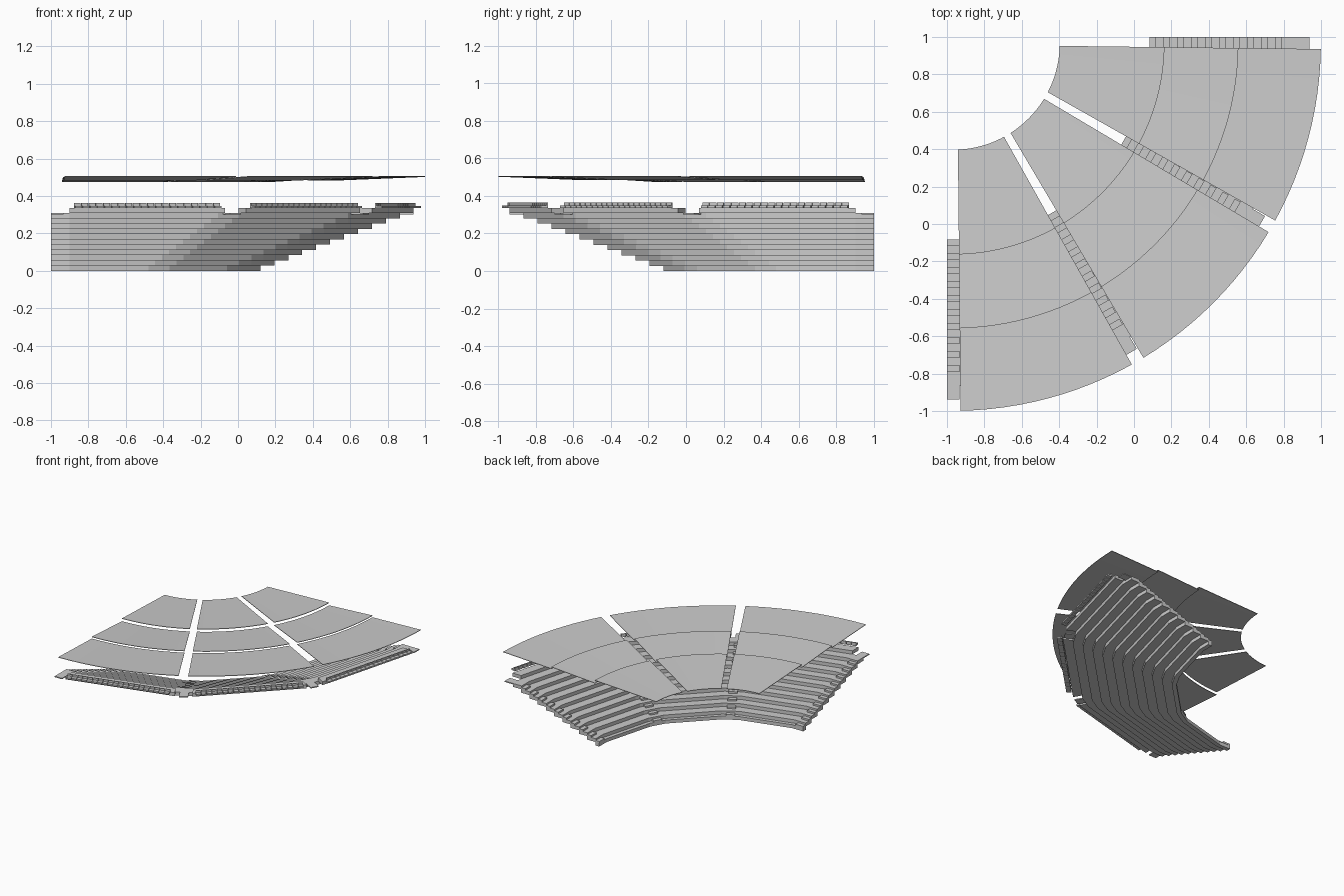
import bpy, bmesh, math
from mathutils import Vector, Matrix

if "Cube" in bpy.data.objects:
    bpy.data.objects.remove(bpy.data.objects["Cube"])

CX, CY = -0.967, 0.967            # centre of the corner sweep
H, TREAD, R0, ROWS = 0.028, 0.0745, 1.087, 12
AISLES = [math.radians(a) for a in (-90, -60, -30, 0)]
LANE, STAIR = 0.065, 0.033        # half widths of aisle gap and of steps


def polar(theta, r, t=0.0):
    """Point at radius r on a ray, shifted sideways by t."""
    return Vector((CX + r * math.cos(theta) - t * math.sin(theta),
                   CY + r * math.sin(theta) + t * math.cos(theta)))


def strip(bm, inner, outer, zi, zo):
    """Solid strip between two polylines; zi, zo = (bottom, top) at each edge."""
    rings = []
    for a, b in zip(inner, outer):
        rings.append([bm.verts.new((p.x, p.y, z)) for p, z in
                      ((a, zi[0]), (b, zo[0]), (b, zo[1]), (a, zi[1]))])
    for p, q in zip(rings, rings[1:]):
        for i in range(4):
            j = (i + 1) % 4
            bm.faces.new((p[i], p[j], q[j], q[i]))
    bm.faces.new(rings[0][::-1])
    bm.faces.new(rings[-1])


def finish(bm, name):
    bmesh.ops.recalc_face_normals(bm, faces=bm.faces[:])
    me = bpy.data.meshes.new(name)
    bm.to_mesh(me)
    bm.free()
    ob = bpy.data.objects.new(name, me)
    bpy.context.collection.objects.link(ob)
    return ob


def outer_r(k):
    return R0 + TREAD * k


def inner_r(k):
    return outer_r(k) - (TREAD + 0.004 if k else 0.035)


def ring_points(r):
    pts = []
    for i, th in enumerate(AISLES):
        pts.append(polar(th, r, -STAIR if i == 0 else -LANE))
        pts.append(polar(th, r, STAIR if i == 3 else LANE))
    return pts


def bay_points(i, r):
    return [polar(AISLES[i], r, LANE), polar(AISLES[i + 1], r, -LANE)]


# Stepped terraces: full rings, the top one only between the aisles
bm = bmesh.new()
for k in range(ROWS):
    z = (k * H, (k + 1) * H)
    if k < ROWS - 1:
        strip(bm, ring_points(inner_r(k)), ring_points(outer_r(k)), z, z)
    else:
        for i in range(3):
            strip(bm, bay_points(i, inner_r(k)), bay_points(i, outer_r(k)), z, z)
finish(bm, "terraces")

# Aisle half steps and top landings
bm = bmesh.new()
for th in AISLES:
    def step(ra, rb, z):
        strip(bm, [polar(th, ra, -STAIR), polar(th, ra, STAIR)],
              [polar(th, rb, -STAIR), polar(th, rb, STAIR)], z, z)
    for k in range(ROWS - 2):
        step(outer_r(k) - TREAD / 2, outer_r(k), ((k + 1) * H, (k + 1.5) * H))
    step(outer_r(ROWS - 2), outer_r(ROWS - 1), ((ROWS - 1) * H - 0.008, (ROWS - 1) * H))
finish(bm, "aisle_steps")


def box(bm, mat, centre, size):
    m = mat @ Matrix.Translation(centre) @ Matrix.Diagonal((*size, 1))
    bmesh.ops.create_cube(bm, size=1, matrix=m)


# Seat rows: local x along the row, local y towards the back
bm = bmesh.new()
for k in range(1, ROWS):
    for i in range(3):
        a, b = bay_points(i, outer_r(k))
        d = (b - a).normalized()
        length = (b - a).length - 0.05
        n = int(length / 0.04)
        pitch = length / n
        rot = Matrix.Rotation(math.atan2(d.y, d.x) + math.pi, 4, 'Z')
        for s in range(n):
            p = a + d * (0.02 + pitch * (s + 0.5))
            m = Matrix.Translation((p.x, p.y, (k + 1) * H)) @ rot
            box(bm, m, (0, 0.032, 0.006), (pitch * 0.9, 0.032, 0.012))
            box(bm, m, (0, 0.014, 0.014), (pitch * 0.9, 0.008, 0.028))
finish(bm, "seats")

# Roof: three bays of three thin curved panels, each tilted down to the inside
RINGS = [(0.57, 1.13, 0.476, 0.499), (1.13, 1.525, 0.476, 0.501),
         (1.525, 1.966, 0.486, 0.504)]
T, N = 0.004, 12
for i in range(3):
    bm = bmesh.new()
    for ra, rb, za, zb in RINGS:
        lines = []
        for r in (ra, rb):
            t0 = AISLES[i] + (0.020 + 0.010 * r) / r
            t1 = AISLES[i + 1] - (0.008 + 0.012 * r) / r
            lines.append([polar(t0 + (t1 - t0) * s / N, r) for s in range(N + 1)])
        strip(bm, lines[0], lines[1], (za - T / 2, za + T / 2), (zb - T / 2, zb + T / 2))
    finish(bm, "roof_bay_%d" % (i + 1))
